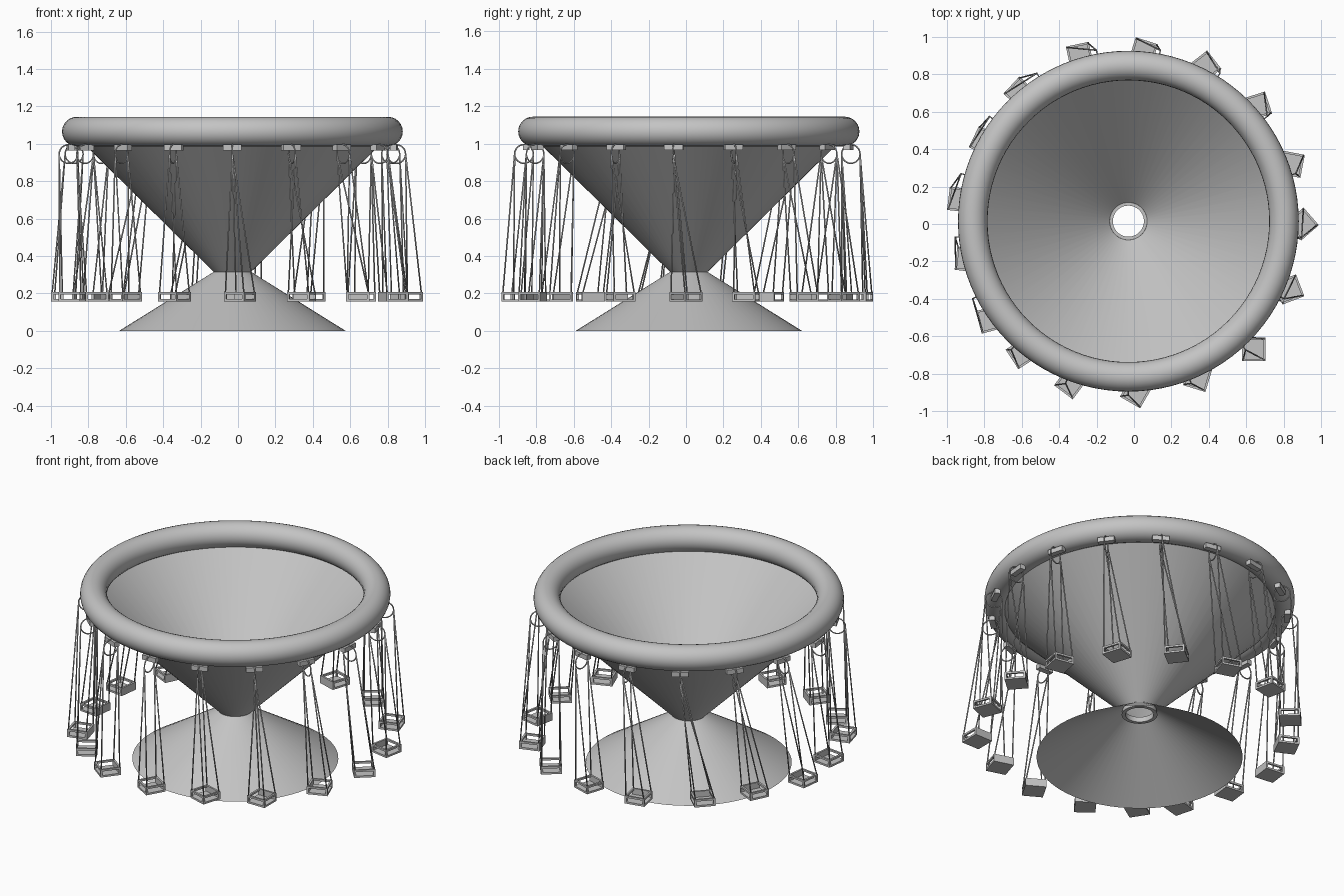
import bpy, bmesh, math
from mathutils import Matrix, Vector

if "Cube" in bpy.data.objects:
    bpy.data.objects.remove(bpy.data.objects["Cube"], do_unlink=True)

grey = bpy.data.materials.new("plain grey")
grey.use_nodes = True
colour = (0.55, 0.55, 0.55, 1)
grey.diffuse_color = colour
grey.node_tree.nodes["Principled BSDF"].inputs["Base Color"].default_value = colour

AXIS = Vector((-0.03, 0.015, 0))


def add_object(name, mesh, matrix=Matrix()):
    obj = bpy.data.objects.new(name, mesh)
    bpy.context.collection.objects.link(obj)
    obj.matrix_world = matrix
    return obj


def finish(name, bm, smooth=False):
    mesh = bpy.data.meshes.new(name)
    for face in bm.faces:
        face.smooth = smooth
    bm.to_mesh(mesh)
    bm.free()
    mesh.materials.append(grey)
    return mesh


def lathe(name, profile, steps=64, closed=False):
    """Spin a radius/height profile around the ride's axis."""
    bm = bmesh.new()
    verts = [bm.verts.new((r, 0, z)) for r, z in profile]
    pairs = list(zip(verts, verts[1:] + verts[:1]))
    edges = [bm.edges.new(p) for p in (pairs if closed else pairs[:-1])]
    bmesh.ops.spin(bm, geom=verts + edges, cent=(0, 0, 0), axis=(0, 0, 1),
                   angle=math.tau, steps=steps, use_merge=True)
    bmesh.ops.remove_doubles(bm, verts=bm.verts, dist=0.0001)
    bmesh.ops.recalc_face_normals(bm, faces=bm.faces)
    return add_object(name, finish(name, bm, True), Matrix.Translation(AXIS))


def circle(radius, height, size, count):
    return [(radius + size * math.cos(math.tau * i / count),
             height + size * math.sin(math.tau * i / count)) for i in range(count)]


def box(bm, centre, size):
    matrix = Matrix.Translation(centre) @ Matrix.Diagonal((*size, 1))
    bmesh.ops.create_cube(bm, size=1, matrix=matrix)


def rod(bm, a, b, radius=0.004):
    turn = (b - a).to_track_quat("Z", "Y").to_matrix().to_4x4()
    bmesh.ops.create_cone(bm, segments=8, radius1=radius, radius2=radius, cap_ends=True,
                          depth=(b - a).length, matrix=Matrix.Translation((a + b) / 2) @ turn)


# Base cone, funnel, neck and rim
lathe("base_cone", [(0.605, 0), (0.1, 0.315)])
lathe("funnel", [(0.1, 0.315), (0.83, 1.035)])
neck = lathe("neck", [(0.083, 0.285), (0.105, 0.285), (0.1, 0.318), (0.083, 0.318)], closed=True)
for face in neck.data.polygons:
    face.use_smooth = abs(face.normal.z) < 0.5
lathe("rim", circle(0.832, 1.065, 0.079, 24), steps=96, closed=True)

# Seat: solid floor and back, with open frames on the other sides
W, T, H = 0.125, 0.012, 0.05
bm = bmesh.new()
box(bm, (0, 0, T / 2), (W, W, T))
box(bm, (-(W - T) / 2, 0, H / 2), (T, W, H))
for turn in (0, 90, -90):
    spin = Matrix.Rotation(math.radians(turn), 3, "Z")
    for centre, size in (((W - T) / 2, 0, H - T / 2), (T, W, T)), \
                        (((W - T) / 2, (W - T) / 2, H / 2), (T, T, H)):
        c, s = spin @ Vector(centre), spin @ Vector(size)
        box(bm, c, [abs(v) for v in s])
seat_mesh = finish("seat", bm)

# Mounting bar under the rim
bm = bmesh.new()
box(bm, (0, 0, 0), (0.035, 0.1, 0.03))
bar_mesh = finish("mounting_bar", bm)

# Hanging ring, upright in the radial plane
R = 0.05
bpy.ops.mesh.primitive_torus_add(major_radius=R, minor_radius=0.004,
                                 major_segments=24, minor_segments=6)
ring = bpy.context.object
ring.name = "ring_1"
ring.data.transform(Matrix.Rotation(math.pi / 2, 4, "X"))
ring.data.materials.append(grey)
for face in ring.data.polygons:
    face.use_smooth = True

# Seat positions and headings in degrees, counter-clockwise from the front
swings = [(0.01, -0.9, -120), (0.34, -0.82, -107), (0.64, -0.67, -90), (0.83, -0.35, 21),
          (0.9, 0, 41), (0.84, 0.32, -11), (0.66, 0.63, 18), (0.38, 0.84, 38),
          (0.05, 0.92, 72), (-0.29, 0.9, 102), (-0.61, 0.7, 137), (-0.8, 0.44, 154),
          (-0.93, 0.13, 173), (-0.89, -0.19, 173), (-0.77, -0.51, -165),
          (-0.6, -0.69, -147), (-0.34, -0.85, -127)]

ropes = bmesh.new()
for i, (x, y, heading) in enumerate(swings):
    n = i + 1
    hub = Matrix.Translation(AXIS) @ Matrix.Rotation(math.tau * i / len(swings) - math.pi / 2, 4, "Z")
    add_object(f"mounting_bar_{n}", bar_mesh, hub @ Matrix.Translation((0.868, 0, 0.98)))
    ring_place = hub @ Matrix.Translation((0.88, 0, 0.945))
    if i == 0:
        ring.matrix_world = ring_place
    else:
        add_object(f"ring_{n}", ring.data, ring_place)
    place = Matrix.Translation((x, y, 0.157)) @ Matrix.Rotation(math.radians(heading), 4, "Z")
    add_object(f"seat_{n}", seat_mesh, place)
    # Two ropes from each side of the ring to the seat corners
    k = (W - T) / 2
    for side in (-1, 1):
        for edge in (-1, 1):
            rod(ropes, ring_place @ Vector((side * R, 0, 0)),
                place @ Vector((side * k, edge * k, H)))
add_object("ropes", finish("ropes", ropes, True))
